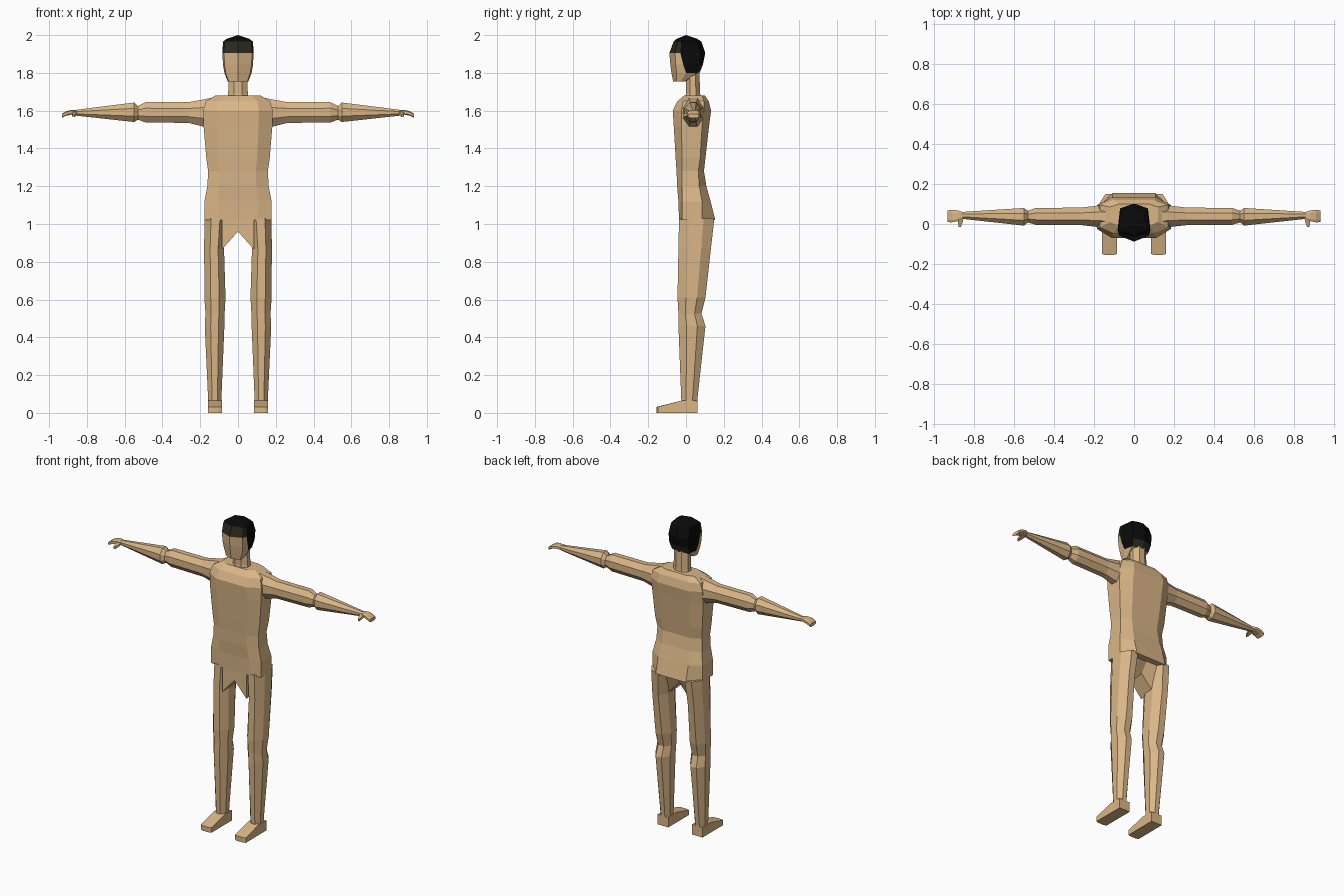
import bpy, bmesh


def material(name, rgb):
    m = bpy.data.materials.new(name)
    m.diffuse_color = (*rgb, 1)
    return m


SKIN = material("skin", (0.70, 0.47, 0.245))
HAIR = material("black hair", (0.003, 0.003, 0.003))
FRINGE = material("dark olive hair", (0.022, 0.022, 0.013))


def octagon(u0, u1, v0, v1, f=0.3):
    """Chamfered rectangle as eight 2D points."""
    a, b = (u1 - u0) * f, (v1 - v0) * f
    return [(u0 + a, v0), (u1 - a, v0), (u1, v0 + b), (u1, v1 - b),
            (u1 - a, v1), (u0 + a, v1), (u0, v1 - b), (u0, v0 + b)]


def loft(name, rings, mirror=False, apex=None):
    """Skin a list of equal-length rings and close both ends."""
    bm = bmesh.new()
    vs = [[bm.verts.new(p) for p in r] for r in rings]
    n = len(vs[0])
    for lo, hi in zip(vs, vs[1:]):
        for i in range(n):
            j = (i + 1) % n
            bm.faces.new((lo[i], lo[j], hi[j], hi[i]))
    bm.faces.new(vs[0][::-1])
    if apex:
        tip = bm.verts.new(apex)
        for i in range(n):
            bm.faces.new((vs[-1][i], vs[-1][(i + 1) % n], tip))
    else:
        bm.faces.new(vs[-1])
    bmesh.ops.recalc_face_normals(bm, faces=bm.faces[:])
    me = bpy.data.meshes.new(name)
    bm.to_mesh(me)
    bm.free()
    me.materials.append(SKIN)
    ob = bpy.data.objects.new(name, me)
    bpy.context.collection.objects.link(ob)
    if mirror:
        ob.modifiers.new("both sides", 'MIRROR')
    return ob


def upright(sections, f=0.3):
    """Sections (z, x0, x1, y0, y1) stacked along z."""
    return [[(x, y, z) for x, y in octagon(x0, x1, y0, y1, f)]
            for z, x0, x1, y0, y1 in sections]


def sideways(sections, f=0.3):
    """Sections (x, y0, y1, z0, z1) stacked along x."""
    return [[(x, y, z) for y, z in octagon(y0, y1, z0, z1, f)]
            for x, y0, y1, z0, z1 in sections]


# Torso: z, half width, front y, front corner y, back corner y, back y
torso = []
for z, w, yf, sf, sb, yb in [
        (1.02, 0.178, -0.037, -0.02, 0.085, 0.155),
        (1.12, 0.178, -0.04, -0.02, 0.085, 0.13),
        (1.20, 0.162, -0.047, -0.02, 0.07, 0.108),
        (1.28, 0.158, -0.05, -0.02, 0.065, 0.095),
        (1.35, 0.168, -0.055, -0.02, 0.075, 0.103),
        (1.52, 0.182, -0.065, -0.025, 0.085, 0.122),
        (1.60, 0.184, -0.07, -0.025, 0.095, 0.133),
        (1.65, 0.170, -0.045, -0.015, 0.095, 0.12),
        (1.68, 0.120, -0.01, 0.01, 0.085, 0.10)]:
    k = w * 0.6
    torso.append([(-k, yf, z), (0, yf, z), (k, yf, z), (w, sf, z), (w, sb, z),
                  (k, yb, z), (0, yb, z), (-k, yb, z), (-w, sb, z), (-w, sf, z)])
loft("torso", torso)

# Crotch wedge: ridge in the middle, dropping toward each thigh
loft("crotch", [[(x, -0.036, 1.03), (x, -0.036, z), (x, 0.07, z), (x, 0.12, 1.03)]
                for x, z in ((-0.085, 0.865), (0, 0.96), (0.085, 0.865))])

# Legs from hip to ankle
loft("legs", upright([
    (0.03, 0.088, 0.158, -0.025, 0.060),
    (0.07, 0.088, 0.158, -0.025, 0.060),
    (0.46, 0.072, 0.176, -0.040, 0.103),
    (0.525, 0.071, 0.172, -0.040, 0.082),
    (0.61, 0.066, 0.178, -0.045, 0.103),
    (0.87, 0.074, 0.179, -0.040, 0.132),
    (1.03, 0.060, 0.178, -0.037, 0.150)]), mirror=True)

# Feet: side profile swept across the width
loft("feet", [[(x, 0.06, 0), (x, -0.155 + d, 0), (x, -0.155 + d, 0.032),
               (x, -0.02, 0.066), (x, 0.06, 0.064)]
              for x, d in ((0.084, 0.006), (0.102, 0), (0.142, 0), (0.160, 0.006))],
     mirror=True)

# Arms from shoulder to wrist, narrowing at the elbow
loft("arms", sideways([
    (0.12, -0.02, 0.095, 1.52, 1.672),
    (0.18, -0.015, 0.092, 1.515, 1.660),
    (0.26, -0.006, 0.082, 1.535, 1.645),
    (0.49, -0.004, 0.080, 1.538, 1.645),
    (0.53, 0.008, 0.066, 1.552, 1.625),
    (0.55, -0.008, 0.080, 1.540, 1.643),
    (0.86, 0.026, 0.060, 1.574, 1.604)]), mirror=True)

# Hands with drooping fingertips, and thumbs
loft("hands", sideways([
    (0.85, 0.028, 0.058, 1.578, 1.602),
    (0.88, 0.014, 0.068, 1.580, 1.604),
    (0.91, 0.008, 0.070, 1.573, 1.597),
    (0.932, 0.010, 0.068, 1.562, 1.583)], 0.2), mirror=True)
loft("thumbs", [[(x0, y, z), (x1, y, z), (x1, y, z + 0.014), (x0, y, z + 0.014)]
                for y, x0, x1, z in ((0.035, 0.85, 0.88, 1.584),
                                     (0.010, 0.855, 0.88, 1.575),
                                     (-0.016, 0.865, 0.875, 1.566))], mirror=True)

# Neck
loft("neck", upright([(1.64, -0.06, 0.06, -0.01, 0.085),
                      (1.69, -0.052, 0.052, 0.0, 0.075),
                      (1.83, -0.048, 0.048, 0.0, 0.07)]))

# Head: z, half width, face y, temple y, hairline y, rear corner y, back y
head = []
for z, w, yf, yt, ym, yr, yb in [
        (1.755, 0.055, -0.068, -0.050, -0.03, -0.006, 0.0),
        (1.80, 0.072, -0.077, -0.050, 0.0, 0.055, 0.072),
        (1.845, 0.080, -0.083, -0.055, -0.015, 0.072, 0.09),
        (1.905, 0.082, -0.088, -0.058, -0.03, 0.078, 0.102),
        (1.965, 0.080, -0.066, -0.045, -0.025, 0.055, 0.082),
        (1.98, 0.060, -0.05, -0.035, -0.02, 0.045, 0.06)]:
    head.append([(0, yf, z), (w * 0.9, yt, z), (w, ym, z), (w * 0.85, yr, z), (0, yb, z),
                 (-w * 0.85, yr, z), (-w, ym, z), (-w * 0.9, yt, z)])
skull = loft("head", head, apex=(0, 0.0, 2.0))
skull.data.materials.append(HAIR)
skull.data.materials.append(FRINGE)
for p in skull.data.polygons:
    behind_hairline = min(skull.data.vertices[v].co.y for v in p.vertices) > -0.032
    if p.center.z > 1.965 or (p.center.z > 1.80 and behind_hairline):
        p.material_index = 1
    elif p.center.z > 1.91:
        p.material_index = 2
    if p.center.z < 1.83 and p.center.z > 1.80 and p.center.y > 0.05:
        p.material_index = 2
